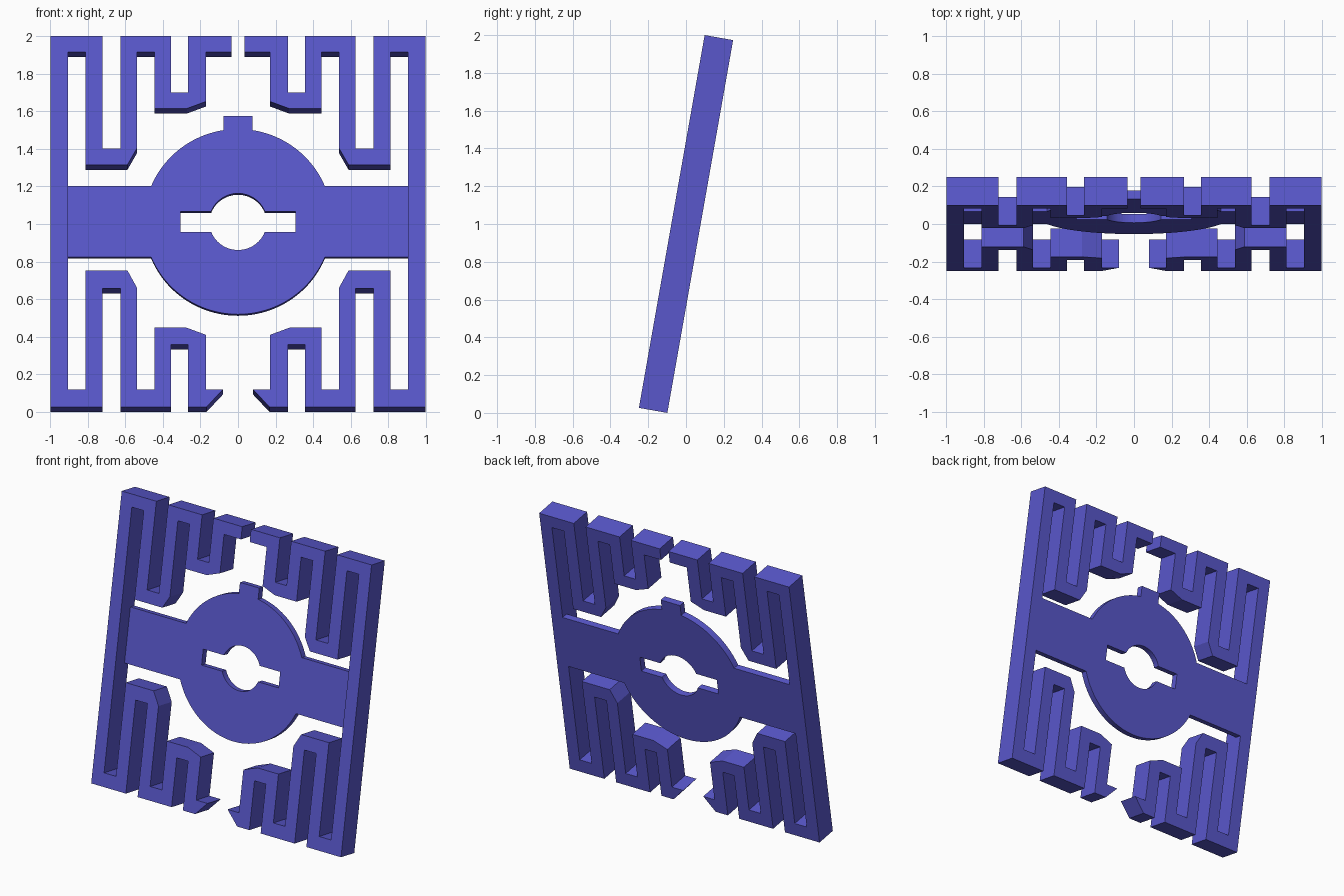
import bpy, bmesh, math

if "Cube" in bpy.data.objects:
    bpy.data.objects.remove(bpy.data.objects["Cube"])

TILT = math.radians(80)      # upright plate leaning back ten degrees
HALF = 0.0765                # half thickness of the frame
TOP = 1.002                  # half length of the frame

mat = bpy.data.materials.new("violet_blue")
mat.diffuse_color = (0.1, 0.096, 0.6, 1)
mat.use_nodes = True
mat.node_tree.nodes["Principled BSDF"].inputs["Base Color"].default_value = mat.diffuse_color


def plate(name, outlines, half, offset=0.0):
    """Extrude flat outlines (inner loops become holes), then lean the plate back."""
    cu = bpy.data.curves.new(name, 'CURVE')
    cu.dimensions = '2D'
    cu.fill_mode = 'BOTH'
    cu.extrude = half
    for pts in outlines:
        sp = cu.splines.new('POLY')
        sp.points.add(len(pts) - 1)
        for p, (x, y) in zip(sp.points, pts):
            p.co = (x, y, 0, 1)
        sp.use_cyclic_u = True
    tmp = bpy.data.objects.new(name + "_curve", cu)
    bpy.context.collection.objects.link(tmp)
    dg = bpy.context.evaluated_depsgraph_get()
    me = bpy.data.meshes.new_from_object(tmp.evaluated_get(dg))
    bpy.data.objects.remove(tmp)
    bm = bmesh.new()
    bm.from_mesh(me)
    bmesh.ops.remove_doubles(bm, verts=bm.verts, dist=1e-4)
    bmesh.ops.translate(bm, verts=bm.verts, vec=(0, 0, offset))
    bmesh.ops.recalc_face_normals(bm, faces=bm.faces)
    for f in bm.faces:
        f.smooth = False
    bm.to_mesh(me)
    bm.free()
    me.materials.clear()
    me.materials.append(mat)
    ob = bpy.data.objects.new(name, me)
    ob.rotation_euler.x = TILT
    ob.location.z = 1
    bpy.context.collection.objects.link(ob)
    return ob


def arc(r, a0, a1, cy, n):
    return [(r * math.cos(a0 + (a1 - a0) * i / n),
             cy + r * math.sin(a0 + (a1 - a0) * i / n)) for i in range(n + 1)]


# Meandering side frame: upper meander, then lower meander, back up the outer edge
upper = [(-.996, TOP), (-.72, TOP), (-.72, .394), (-.626, .394), (-.626, TOP),
         (-.355, TOP), (-.355, .697), (-.265, .697), (-.265, TOP), (-.035, TOP),
         (-.035, .915), (-.17, .915), (-.17, .648), (-.272, .61), (-.445, .61),
         (-.445, .915), (-.538, .915), (-.538, .394), (-.588, .306), (-.81, .306),
         (-.81, .915), (-.905, .915)]
lower = [(-.905, -.907), (-.81, -.907), (-.81, -.264), (-.588, -.264), (-.538, -.356),
         (-.538, -.907), (-.445, -.907), (-.445, -.572), (-.277, -.572), (-.17, -.612),
         (-.17, -.907), (-.08, -.907), (-.168, -TOP), (-.265, -TOP), (-.265, -.664),
         (-.355, -.664), (-.355, -TOP), (-.626, -TOP), (-.626, -.361), (-.72, -.361),
         (-.72, -TOP), (-.996, -TOP)]
left = upper + lower
plate("left_meander_frame", [left], HALF)
plate("right_meander_frame", [[(-x, y) for x, y in reversed(left)]], HALF)

# Thin hub disc with two arms and a top tab, flush with the back of the frame
R, CY, ARM, TAB, END = 0.5, 0.018, 0.192, 0.077, 0.905
a = math.asin(ARM / R)
t = math.acos(TAB / R)
hub = [(END, CY - ARM), (END, CY + ARM)]
hub += arc(R, a, t, CY, 20) + [(TAB, .589), (-TAB, .589)]
hub += arc(R, math.pi - t, math.pi - a, CY, 20)
hub += [(-END, CY + ARM), (-END, CY - ARM)]
hub += arc(R, math.pi + a, 2 * math.pi - a, CY, 48)

# Round centre hole with a slot on each side
r, SLOT, SX = 0.153, 0.055, 0.307
h = math.asin(SLOT / r)
hole = [(SX, CY - SLOT), (SX, CY + SLOT)] + arc(r, h, math.pi - h, CY, 24)
hole += [(-SX, CY + SLOT), (-SX, CY - SLOT)] + arc(r, math.pi + h, 2 * math.pi - h, CY, 24)

HUB_HALF = 0.023
plate("centre_hub", [hub, hole], HUB_HALF, HUB_HALF - HALF)
